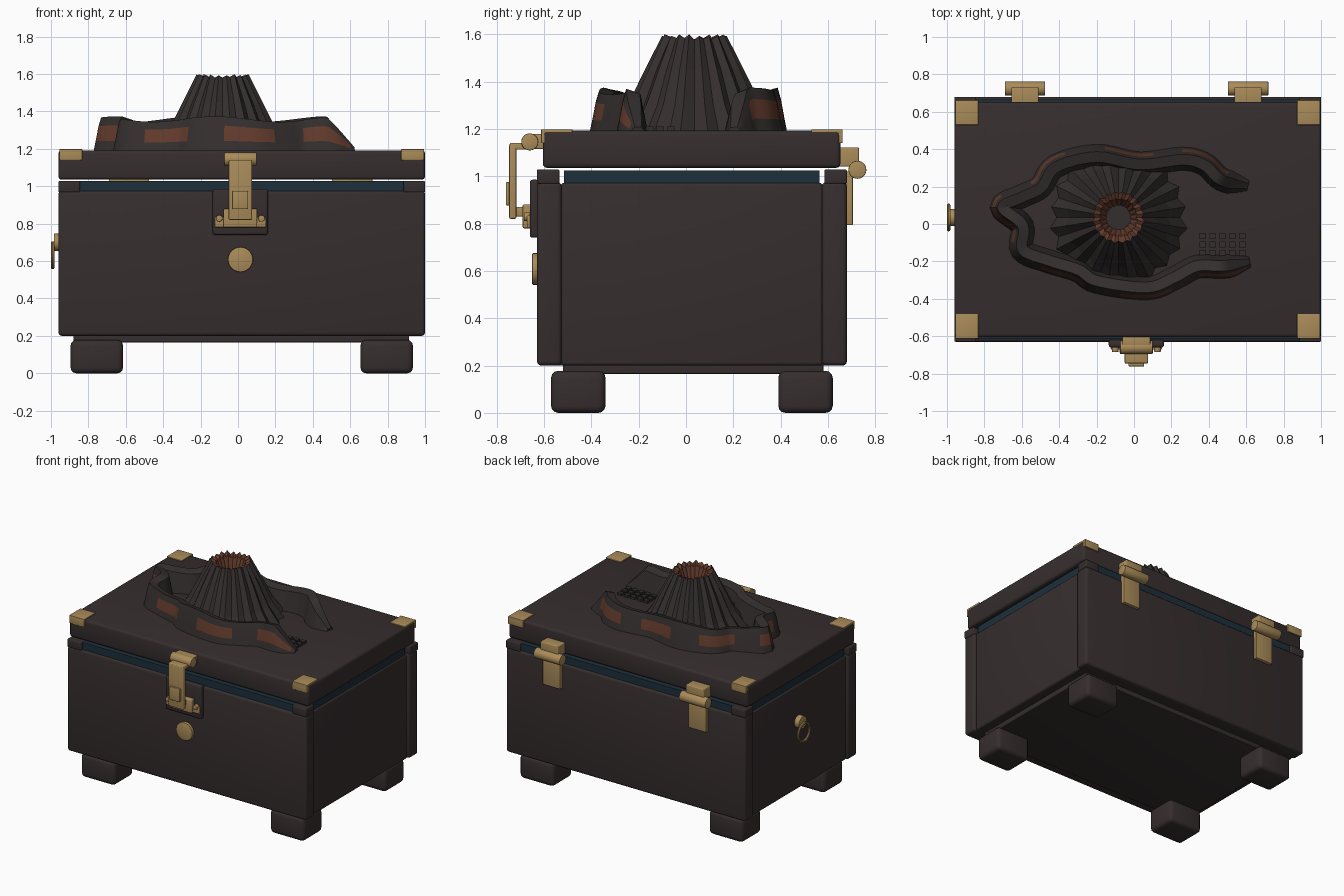
import bpy, bmesh, math, random
from mathutils import Vector

random.seed(4)
if "Cube" in bpy.data.objects:
    bpy.data.objects.remove(bpy.data.objects["Cube"])


def material(name, rgb):
    m = bpy.data.materials.new(name)
    m.use_nodes = True
    m.diffuse_color = (*rgb, 1)
    m.node_tree.nodes["Principled BSDF"].inputs["Base Color"].default_value = (*rgb, 1)
    return m


wood = material("dark_brown", (0.037, 0.027, 0.028))
rock = material("volcanic_rock", (0.034, 0.028, 0.027))
brass = material("brass", (0.40, 0.26, 0.10))
blue = material("deep_blue", (0.012, 0.028, 0.042))
rust = material("rust_orange", (0.12, 0.042, 0.024))

CX, CY = 0.02, 0.025   # centre of the chest


def finish(bm, name, mats, smooth=True):
    bmesh.ops.recalc_face_normals(bm, faces=bm.faces)
    me = bpy.data.meshes.new(name)
    bm.to_mesh(me)
    bm.free()
    ob = bpy.data.objects.new(name, me)
    bpy.context.collection.objects.link(ob)
    for m in mats:
        me.materials.append(m)
    if smooth:
        bpy.ops.object.select_all(action="DESELECT")
        ob.select_set(True)
        bpy.context.view_layer.objects.active = ob
        bpy.ops.object.shade_smooth_by_angle(angle=math.radians(35))
    return ob


def box(name, x, y, z, mat, bevel=0.0):
    bm = bmesh.new()
    bmesh.ops.create_cube(bm, size=1)
    for v in bm.verts:
        v.co = [a + (b - a) * (c + 0.5) for (a, b), c in zip((x, y, z), v.co)]
    if bevel:
        bmesh.ops.bevel(bm, geom=bm.edges[:], offset=bevel, segments=3,
                        profile=0.5, affect="EDGES")
    return finish(bm, name, [mat])


def rod(name, start, end, r, mat, bevel=0.004):
    a, b = Vector(start), Vector(end)
    bm = bmesh.new()
    bmesh.ops.create_cone(bm, cap_ends=True, segments=28, radius1=r, radius2=r,
                          depth=(b - a).length)
    rims = [e for e in bm.edges if abs(e.verts[0].co.z - e.verts[1].co.z) < 1e-5]
    bmesh.ops.bevel(bm, geom=rims, offset=bevel, segments=2, profile=0.5, affect="EDGES")
    q = (b - a).to_track_quat("Z", "Y")
    for v in bm.verts:
        v.co = q @ v.co + (a + b) / 2
    return finish(bm, name, [mat])


def span(c, sign, inner, outer):
    return tuple(sorted((c + sign * inner, c + sign * outer)))


# Chest body
box("chest_core", (-0.93, 0.97), (-0.56, 0.61), (0.2, 0.965), wood)
box("base_slab", (-0.88, 0.915), (-0.52, 0.58), (0.165, 0.21), wood, 0.005)
for side, word in ((-1, "front"), (1, "back")):
    box(word + "_panel", (-0.96, 1.0), span(CY, side, 0.55, 0.655), (0.2, 0.975), wood, 0.018)
    box(word + "_rim", (-0.85, 0.89), span(CY, side, 0.57, 0.64), (0.965, 1.027), blue)
    for sx, end in ((-1, "right"), (1, "left")):
        tag = word + "_" + end
        box(tag + "_foot", span(CX, sx, 0.635, 0.915), span(CY, side, 0.365, 0.595),
            (0, 0.178), wood, 0.03)
        box(tag + "_rim_block", span(CX, sx, 0.865, 0.98), span(CY, side, 0.56, 0.655),
            (0.968, 1.028), wood, 0.006)
        # Lid corner cap with a flap folded over the edge
        box(tag + "_corner_cap", span(CX, sx, 0.852, 0.975), span(CY, side, 0.505, 0.637),
            (1.18, 1.198), brass, 0.003)
        box(tag + "_corner_flap", span(CX, sx, 0.852, 0.975), span(CY, side, 0.61, 0.637),
            (1.14, 1.196), brass, 0.003)
for sx, end in ((-1, "right"), (1, "left")):
    box(end + "_panel", span(CX, sx, 0.9, 0.965), (-0.528, 0.578), (0.2, 0.972), wood, 0.014)
    box(end + "_rim", span(CX, sx, 0.88, 0.955), (-0.515, 0.565), (0.965, 1.025), blue)

# Lid
box("lid", (-0.96, 1.0), (-0.605, 0.652), (1.035, 1.192), wood, 0.018)

# Front latch
LX = 0.0125
box("latch_plate", (-0.135, 0.16), (-0.66, -0.62), (0.74, 0.985), wood, 0.012)
box("latch_base", (LX - 0.137, LX + 0.137), (-0.672, -0.65), (0.78, 0.835), brass, 0.006)
box("latch_catch", (LX - 0.09, LX + 0.09), (-0.69, -0.65), (0.78, 0.88), brass, 0.006)
for sx in (-1, 1):
    rod("latch_screw", (LX + sx * 0.113, -0.65, 0.828), (LX + sx * 0.113, -0.685, 0.828), 0.018, brass)
box("latch_keeper", (LX - 0.045, LX + 0.045), (-0.735, -0.67), (0.83, 0.87), brass, 0.005)
box("latch_arm", (LX - 0.062, LX + 0.062), (-0.747, -0.717), (0.82, 1.135), brass, 0.006)
box("latch_button", (LX - 0.042, LX + 0.042), (-0.761, -0.74), (0.877, 0.975), brass, 0.004)
box("latch_bridge", (LX - 0.062, LX + 0.062), (-0.745, -0.66), (1.112, 1.14), brass, 0.006)
box("latch_mount", (LX - 0.075, LX + 0.075), (-0.655, -0.595), (1.115, 1.178), brass, 0.006)
rod("latch_pin", (LX - 0.087, -0.66, 1.145), (LX + 0.087, -0.66, 1.145), 0.036, brass)

# Round boss below the latch
rod("front_boss", (0.013, -0.62, 0.608), (0.013, -0.65, 0.608), 0.067, brass)

# Pull ring on the right side
rod("ring_mount", (-0.93, 0.035, 0.7), (-0.984, 0.035, 0.7), 0.046, brass)
bpy.ops.mesh.primitive_torus_add(major_segments=36, minor_segments=8, major_radius=0.066,
                                 minor_radius=0.009, location=(-0.991, 0.035, 0.631),
                                 rotation=(0, math.pi / 2, 0))
ring = bpy.context.object
ring.name = "pull_ring"
ring.data.materials.append(brass)
bpy.ops.object.shade_smooth_by_angle(angle=math.radians(35))

# Back hinges
for hx, end in ((-0.583, "right"), (0.61, "left")):
    box(end + "_hinge_leaf", (hx - 0.073, hx + 0.073), (0.67, 0.705), (0.793, 1.02), brass, 0.005)
    box(end + "_hinge_block", (hx - 0.073, hx + 0.073), (0.64, 0.731), (1.04, 1.122), brass, 0.006)
    rod(end + "_hinge_pin", (hx - 0.108, 0.724, 1.027), (hx + 0.108, 0.724, 1.027), 0.038, brass)

# Fluted volcano cone with a rusty crater
bm = bmesh.new()
SEG = 40
profile = [(0.355, 1.185, 0.05), (0.275, 1.30, 0.05), (0.205, 1.45, 0.045),
           (0.133, 1.588, 0.05), (0.10, 1.575, 0.06), (0.066, 1.49, 0.04)]
jitter = [random.uniform(-0.02, 0.02) for _ in range(SEG)]
rings = []
for r, z, amp in profile:
    row = []
    for i in range(SEG):
        a = math.tau * i / SEG
        wave = amp if i % 2 else -amp
        rr = r * (1 + wave + jitter[i])
        dz = (wave * 0.15 + jitter[i] * 0.25) if z > 1.55 else 0
        row.append(bm.verts.new((-0.083 + rr * math.cos(a), 0.035 + rr * math.sin(a), z + dz)))
    rings.append(row)
for k in range(len(rings) - 1):
    for i in range(SEG):
        j = (i + 1) % SEG
        f = bm.faces.new((rings[k][i], rings[k][j], rings[k + 1][j], rings[k + 1][i]))
        f.material_index = 1 if k >= 3 else 0
bm.faces.new(rings[-1])
bm.faces.new(rings[0][::-1])
finish(bm, "volcano_cone", [rock, rust], smooth=False)

# Winding ridge around the cone, open toward the left
path = [(0.61, 0.205), (0.47, 0.24), (0.38, 0.32), (0.26, 0.35), (0.03, 0.325), (-0.2, 0.365),
        (-0.42, 0.31), (-0.5, 0.2), (-0.6, 0.15), (-0.71, 0.09), (-0.6, -0.01), (-0.6, -0.14),
        (-0.46, -0.2), (-0.3, -0.25), (-0.2, -0.31), (0.07, -0.345), (0.22, -0.29),
        (0.34, -0.23), (0.48, -0.23), (0.62, -0.205)]
pts = [Vector(p) for p in path]
pts = [2 * pts[0] - pts[1]] + pts + [2 * pts[-1] - pts[-2]]
line = []
for a, b, c, d in zip(pts, pts[1:], pts[2:], pts[3:]):
    for s in range(6):
        t = s / 6
        line.append(0.5 * (2 * b + (c - a) * t + (2 * a - 5 * b + 4 * c - d) * t * t
                           + (3 * b - a - 3 * c + d) * t ** 3))
line.append(pts[-2])
# Cross-section: offset outward, share of the height
section = [(0.062, 0), (0.051, 0.3), (0.036, 0.74), (0.022, 1), (-0.035, 0.9), (-0.065, 0)]
bm = bmesh.new()
rows, dist = [], [0]
for i, p in enumerate(line):
    if i:
        dist.append(dist[-1] + (p - line[i - 1]).length)
total = dist[0] + sum((q - p).length for p, q in zip(line, line[1:]))
for i, p in enumerate(line):
    tan = (line[min(i + 1, len(line) - 1)] - line[max(i - 1, 0)]).normalized()
    out = Vector((tan.y, -tan.x))
    edge = min(dist[i], total - dist[i])
    h = (0.172 + 0.015 * math.sin(dist[i] * 9)) * min(1, 0.12 + edge / 0.17)
    w = min(1, 0.5 + edge / 0.2)
    rows.append([bm.verts.new((p.x + out.x * o * w, p.y + out.y * o * w, 1.187 + h * k))
                 for o, k in section])
for i in range(len(rows) - 1):
    mid = total - (dist[i] + dist[i + 1]) / 2
    for k in range(len(section) - 1):
        f = bm.faces.new((rows[i][k], rows[i + 1][k], rows[i + 1][k + 1], rows[i][k + 1]))
        f.material_index = int(k == 1 and (mid - 0.02) % 0.44 < 0.26)
bm.faces.new(rows[0])
bm.faces.new(rows[-1])
ob = finish(bm, "crater_ridge", [rock, rust])

# Stud grid on the lid
for i in range(5):
    for j in range(3):
        x, y = 0.367 + 0.053 * i, -0.064 - 0.045 * j
        box("lid_stud", (x - 0.017, x + 0.017), (y - 0.016, y + 0.016), (1.18, 1.21), rock)
